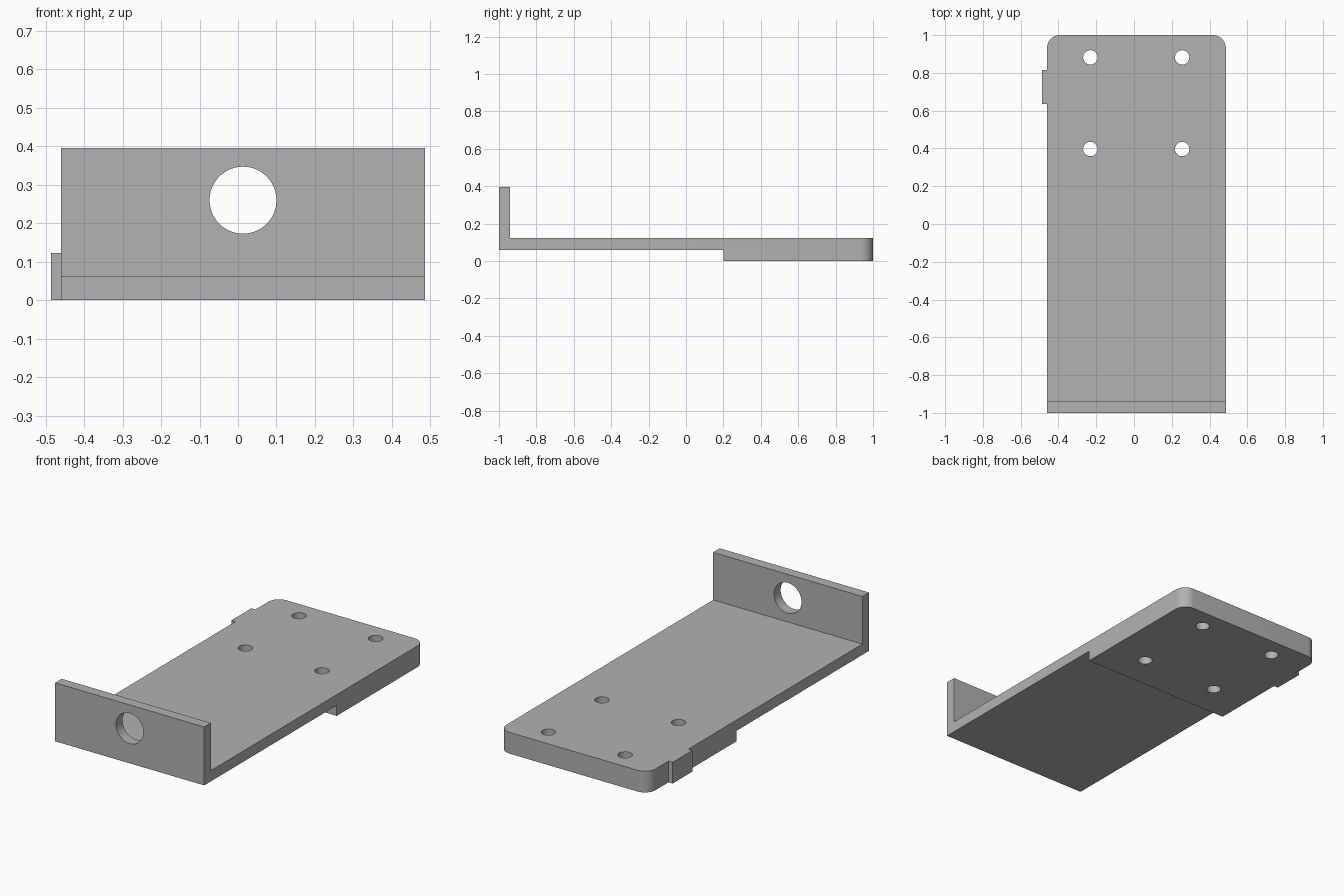
import bpy, bmesh, math

if "Cube" in bpy.data.objects:
    bpy.data.objects.remove(bpy.data.objects["Cube"])

X0, X1 = -0.46, 0.486      # plate sides
THICK = 0.122              # top of the plate

grey = bpy.data.materials.new("plain grey")
grey.diffuse_color = (0.445, 0.445, 0.445, 1)
grey.use_nodes = True
grey.node_tree.nodes["Principled BSDF"].inputs["Base Color"].default_value = grey.diffuse_color


def box(name, lo, hi):
    bpy.ops.mesh.primitive_cube_add(size=1, location=[(a + b) / 2 for a, b in zip(lo, hi)])
    ob = bpy.context.object
    ob.name = name
    ob.scale = [b - a for a, b in zip(lo, hi)]
    bpy.ops.object.transform_apply(location=True, rotation=True, scale=True)
    return ob


def cylinder(name, loc, radius, depth, rot=(0, 0, 0)):
    bpy.ops.mesh.primitive_cylinder_add(vertices=48, radius=radius, depth=depth,
                                        location=loc, rotation=rot)
    bpy.context.object.name = name
    return bpy.context.object


def combine(target, tool, operation):
    mod = target.modifiers.new(operation.title(), 'BOOLEAN')
    mod.operation, mod.object, mod.solver = operation, tool, 'EXACT'
    bpy.context.view_layer.objects.active = target
    bpy.ops.object.modifier_apply(modifier=mod.name)
    bpy.data.objects.remove(tool, do_unlink=True)


# Bracket: stepped side profile extruded across the width
profile = [(-1, 0.06), (0.2, 0.06), (0.2, 0), (1, 0), (1, THICK),
           (-0.94, THICK), (-0.94, 0.395), (-1, 0.395)]
bm = bmesh.new()
face = bm.faces.new([bm.verts.new((X0, y, z)) for y, z in profile])
side = bmesh.ops.extrude_face_region(bm, geom=[face])["geom"]
bmesh.ops.translate(bm, vec=(X1 - X0, 0, 0),
                    verts=[g for g in side if isinstance(g, bmesh.types.BMVert)])

# Rounded rear corners
corners = [e for e in bm.edges
           if all(v.co.y > 0.99 for v in e.verts)
           and abs(e.verts[0].co.z - e.verts[1].co.z) > 0.1]
bmesh.ops.bevel(bm, geom=corners, offset=0.068, segments=12, profile=0.5, affect='EDGES')
bmesh.ops.recalc_face_normals(bm, faces=bm.faces)
mesh = bpy.data.meshes.new("bracket")
bm.to_mesh(mesh)
bm.free()
bracket = bpy.data.objects.new("bracket", mesh)
bpy.context.collection.objects.link(bracket)
mesh.materials.append(grey)

# Small locating tab on the left edge
tab = box("side_tab", (X0 - 0.026, 0.635, 0), (X0 + 0.03, 0.815, THICK))
tab.data.materials.append(grey)
combine(bracket, tab, 'UNION')

# Four screw holes in the thick pad
for x in (-0.231, 0.255):
    for y in (0.397, 0.882):
        combine(bracket, cylinder("screw_hole", (x, y, 0.06), 0.038, 0.4), 'DIFFERENCE')

# Large round hole in the upright flange
combine(bracket, cylinder("flange_hole", (0.013, -0.97, 0.26), 0.087, 0.2,
                          (math.pi / 2, 0, 0)), 'DIFFERENCE')

# Smooth curved walls, crisp edges
bpy.ops.object.select_all(action='DESELECT')
bracket.select_set(True)
bpy.context.view_layer.objects.active = bracket
bpy.ops.object.shade_smooth_by_angle(angle=math.radians(30))
